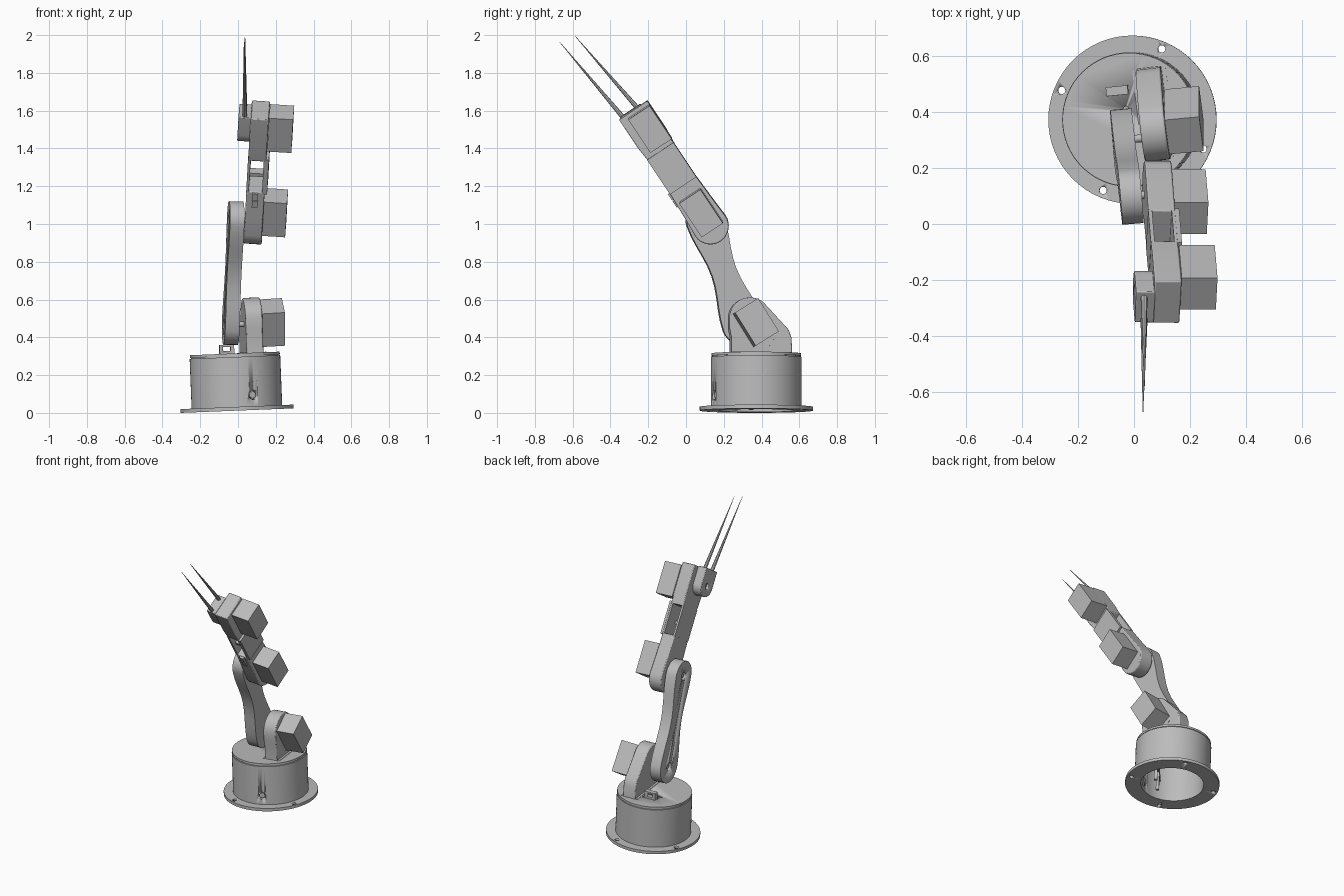
import bpy, bmesh, math
from mathutils import Matrix, Vector

if "Cube" in bpy.data.objects:
    bpy.data.objects.remove(bpy.data.objects["Cube"])

GREY = (0.5, 0.5, 0.5, 1)
grey = bpy.data.materials.new("plain grey")
grey.use_nodes = True
grey.diffuse_color = GREY
grey.node_tree.nodes["Principled BSDF"].inputs["Base Color"].default_value = GREY


def frame(origin, along, axis):
    """Local z runs along the part, local x along its joint axis."""
    z = Vector(along).normalized()
    x = Vector(axis)
    x = (x - z * x.dot(z)).normalized()
    m = Matrix((x, z.cross(x), z)).transposed().to_4x4()
    m.translation = Vector(origin)
    return m


def finish(name, bm, mat, bevel=0):
    bmesh.ops.recalc_face_normals(bm, faces=bm.faces)
    me = bpy.data.meshes.new(name)
    bm.to_mesh(me)
    bm.free()
    me.materials.append(grey)
    ob = bpy.data.objects.new(name, me)
    ob.matrix_world = mat
    bpy.context.collection.objects.link(ob)
    bpy.ops.object.select_all(action='DESELECT')
    ob.select_set(True)
    bpy.context.view_layer.objects.active = ob
    bpy.ops.object.shade_smooth_by_angle(angle=math.radians(30))
    if bevel:
        mod = ob.modifiers.new("soft edges", 'BEVEL')
        mod.width, mod.segments, mod.limit_method = bevel, 2, 'ANGLE'
        mod.angle_limit = math.radians(50)
    return ob


def prism(name, mat, pts, x0, x1, bevel=0):
    bm = bmesh.new()
    face = bm.faces.new([bm.verts.new((x0, y, z)) for y, z in pts])
    ext = bmesh.ops.extrude_face_region(bm, geom=[face])["geom"]
    bmesh.ops.translate(bm, vec=(x1 - x0, 0, 0),
                        verts=[v for v in ext if isinstance(v, bmesh.types.BMVert)])
    return finish(name, bm, mat, bevel)


def box(name, mat, centre, size, bevel=0):
    bm = bmesh.new()
    bmesh.ops.create_cube(bm, size=1, matrix=Matrix.Translation(centre) @ Matrix.Diagonal((*size, 1)))
    return finish(name, bm, mat, bevel)


def rod(name, a, b, r1, r2=None, sides=32, mat=Matrix()):
    a, b = Vector(a), Vector(b)
    turn = (b - a).to_track_quat('Z', 'Y').to_matrix().to_4x4()
    bm = bmesh.new()
    bmesh.ops.create_cone(bm, cap_ends=True, segments=sides, radius1=r1,
                          radius2=r1 if r2 is None else r2, depth=(b - a).length,
                          matrix=Matrix.Translation((a + b) / 2) @ turn)
    return finish(name, bm, mat)


def lathe(name, mat, pts, closed=True):
    bm = bmesh.new()
    vs = [bm.verts.new((r, 0, z)) for r, z in pts]
    es = [bm.edges.new((vs[i], vs[(i + 1) % len(vs)])) for i in range(len(vs))]
    bmesh.ops.spin(bm, geom=vs + es, cent=(0, 0, 0), axis=(0, 0, 1),
                   angle=math.tau, steps=64, use_duplicate=False)
    bmesh.ops.remove_doubles(bm, verts=bm.verts, dist=1e-5)
    return finish(name, bm, mat)


def cut(ob, cutter):
    mod = ob.modifiers.new("hole", 'BOOLEAN')
    mod.object, mod.solver = cutter, 'EXACT'
    bpy.context.view_layer.update()
    bpy.context.view_layer.objects.active = ob
    bpy.ops.object.modifier_apply(modifier=mod.name)
    bpy.data.objects.remove(cutter)


def arc(cy, cz, r, a0, a1, n=16):
    return [(cy + r * math.cos(math.radians(a0 + (a1 - a0) * i / n)),
             cz + r * math.sin(math.radians(a0 + (a1 - a0) * i / n))) for i in range(n + 1)]


# Base: hollow drum with a drilled flange and a turntable
base_m = frame((-0.005, 0.372, 0.012), (-0.04, 0, 1), (1, 0, 0.04))
drum = lathe("base_drum", base_m, [(0.2, 0), (0.3, 0), (0.3, 0.02), (0.24, 0.02),
                                   (0.24, 0.284), (0.2, 0.284)])
for k in range(4):
    a = math.radians(67.5 + 90 * k)
    x, y = 0.273 * math.cos(a), 0.273 * math.sin(a)
    cut(drum, rod("hole_cutter", (x, y, -0.05), (x, y, 0.05), 0.013, sides=20, mat=base_m))
out = Vector((0.37, -0.93, 0)).normalized()
up = Vector((0, 0, 0.08))
cut(drum, rod("port_cutter", out * 0.15 + up, out * 0.3 + up, 0.025, sides=24, mat=base_m))
rod("cable_port", out * 0.2 + up, out * 0.232 + up, 0.018, sides=24, mat=base_m)
rod("turntable_neck", (0, 0, 0.275), (0, 0, 0.292), 0.232, sides=64, mat=base_m)
table = rod("turntable", (0, 0, 0.289), (0, 0, 0.303), 0.238, sides=64, mat=base_m)
cut(table, rod("cable_cutter", (-0.012, 0.038, 0.295), (-0.012, 0.038, 0.35), 0.01, sides=16, mat=base_m))

# Motor cradle inside the drum
inner = base_m @ Matrix.Rotation(math.radians(-45), 4, 'Z')
box("cradle_wall", inner, (0.1, 0, 0.14), (0.015, 0.33, 0.03))
for s in (-1, 1):
    box("cradle_post", inner, (0.1, s * 0.06, 0.14), (0.02, 0.02, 0.28))

# Cable clip on the turntable
clip_m = frame((-0.06, 0.475, 0.335), (-0.04, 0, 1), (1, 0.1, 0.04))
clip = box("cable_clip", clip_m, (0, 0, 0), (0.078, 0.032, 0.05))
cut(clip, box("clip_cutter", clip_m, (0, 0, 0.003), (0.04, 0.1, 0.022)))

# Shoulder bracket
sh_m = frame((0.072, 0.335, 0.5), (-0.04, 0, 1), (1, 0.12, 0.04))
prism("shoulder_bracket", sh_m,
      [(-0.1, -0.192), (0.225, -0.192), (0.22, -0.1), (0.205, -0.06)]
      + arc(0, 0, 0.11, 38, 180) + [(-0.11, -0.05), (-0.1, -0.1)], -0.045, 0.045, 0.006)
box("shoulder_foot", sh_m, (0, 0.06, -0.186), (0.12, 0.32, 0.014))
for y, z in ((0.1, -0.14), (0.13, -0.11), (0.02, -0.15), (-0.06, 0.02)):
    rod("bracket_screw", (0.04, y, z), (0.049, y, z), 0.007, sides=12, mat=sh_m)

# Upper arm: waisted link with a pivot at each end
a0, a1 = Vector((-0.038, 0.3, 0.47)), Vector((-0.012, 0.1, 1.02))
arm_m, length = frame(a0, a1 - a0, (1, 0.08, 0)), (a1 - a0).length
R0, R1, STEPS = 0.11, 0.1, 10
side = [(R0 + (R1 - R0) * t - 0.038 * math.sin(math.pi * t) ** 2, length * t)
        for t in (i / STEPS for i in range(1, STEPS))]
arm = prism("upper_arm", arm_m, arc(0, 0, R0, 180, 360) + side + arc(0, length, R1, 0, 180)
            + [(-y, z) for y, z in reversed(side)], -0.038, 0.038)
for z in (0, length):
    cut(arm, rod("pivot_cutter", (-0.06, 0, z), (-0.015, 0, z), 0.026, sides=24, mat=arm_m))
    rod("pivot_bolt", (-0.03, 0, z), (0.07, 0, z), 0.014, sides=20, mat=arm_m)

# Forearm: rounded elbow housing, open middle and wrist housing
fore_along, fore_axis = (0.035, -0.41, 0.615), (1, 0, -0.08)
fore_m = frame((0.083, 0.13, 0.99), fore_along, fore_axis)
HALF = 0.048
prism("elbow_housing", fore_m, arc(0, 0, 0.096, 180, 360)
      + [(0.09, 0.1), (0.082, 0.27), (-0.082, 0.27), (-0.09, 0.1)], -HALF, HALF, 0.006)
for s in (-1, 1):
    box("forearm_rail", fore_m, (s * 0.042, 0, 0.37), (0.014, 0.164, 0.21))
box("forearm_crossbar", fore_m, (0, -0.03, 0.36), (0.08, 0.05, 0.02))
box("forearm_cover", fore_m, (0.054, 0, 0.37), (0.016, 0.168, 0.22))
for z in (0.2, 0.245):
    box("housing_rib", fore_m, (0, -0.088, z), (0.03, 0.014, 0.04))
prism("wrist_housing", fore_m, [(-0.082, 0.465), (0.082, 0.465), (0.09, 0.56),
                                (0.09, 0.738), (-0.09, 0.738), (-0.09, 0.56)], -HALF, HALF, 0.005)

# Motors: one for each joint
for name, centre, along, axis, size in (
        ("shoulder_motor", (0.178, 0.37, 0.478), (0, -0.53, 0.85), (1, 0.08, 0.08), (0.125, 0.145, 0.207)),
        ("elbow_motor", (0.195, 0.08, 1.06), fore_along, fore_axis, (0.125, 0.135, 0.215)),
        ("wrist_motor", (0.226, -0.19, 1.505), fore_along, fore_axis, (0.128, 0.135, 0.212))):
    m = frame(centre, along, axis)
    box(name, m, (0, 0, 0), size)
    box(name + "_mount", m, (-size[0] / 2, 0, 0), (0.05, size[1] * 0.9, size[2] * 0.9))

# Gripper: rounded lug with two tapering claws
lug_m = frame((0.033, -0.247, 1.525), fore_along, fore_axis)
lug = prism("gripper_lug", lug_m, arc(0, -0.025, 0.066, 180, 360) + [(0.066, 0.09), (-0.066, 0.09)],
            -0.032, 0.036, 0.004)
cut(lug, rod("lug_cutter", (-0.06, 0, -0.02), (-0.01, 0, -0.02), 0.018, sides=20, mat=lug_m))
rod("lug_bolt", (-0.02, 0, -0.02), (0.05, 0, -0.02), 0.01, sides=16, mat=lug_m)
for start, tip in (((0.036, -0.245, 1.6), (0.037, -0.588, 1.996)),
                   ((0.036, -0.325, 1.555), (0.032, -0.67, 1.965))):
    rod("claw", start, tip, 0.013, 0.001, sides=8)
